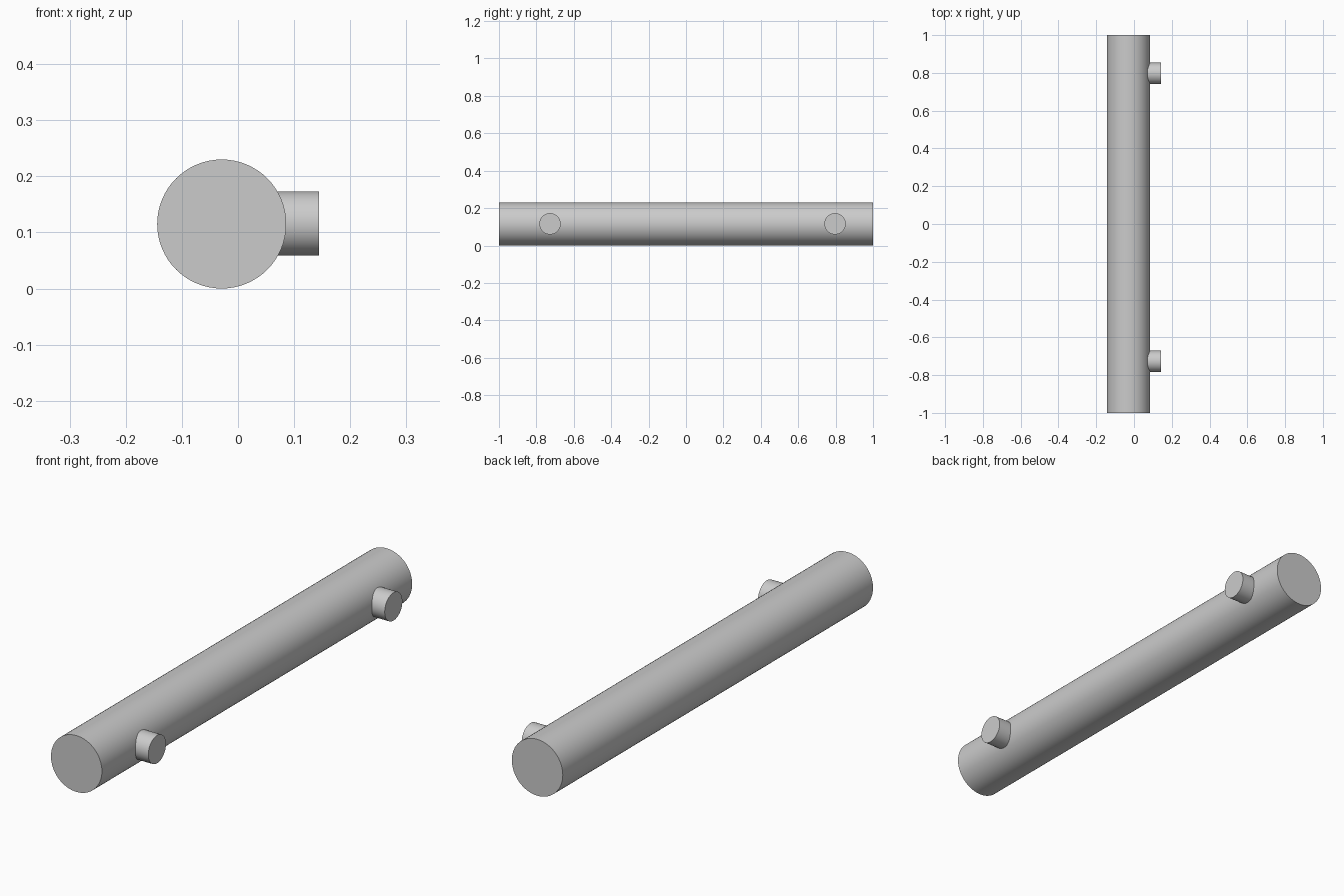
import bpy, math

if "Cube" in bpy.data.objects:
    bpy.data.objects.remove(bpy.data.objects["Cube"])

R = 0.115            # bar radius
BAR_X = -0.029       # bar axis offset
PEG_R = 0.057
PEG_TIP = 0.144


def cylinder(name, radius, length, location, rotation):
    bpy.ops.mesh.primitive_cylinder_add(vertices=64, radius=radius, depth=length,
                                        location=location, rotation=rotation)
    obj = bpy.context.object
    obj.name = name
    bpy.ops.object.shade_smooth_by_angle(angle=math.radians(30))
    return obj


# Long round bar lying along y
cylinder("bar", R, 2.0, (BAR_X, 0, R), (math.pi / 2, 0, 0))

# Two short mounting pegs, rooted inside the bar
root = 0.03
for name, y in (("front_peg", -0.727), ("back_peg", 0.797)):
    cylinder(name, PEG_R, PEG_TIP - root, ((PEG_TIP + root) / 2, y, R + 0.001),
             (0, math.pi / 2, 0))
